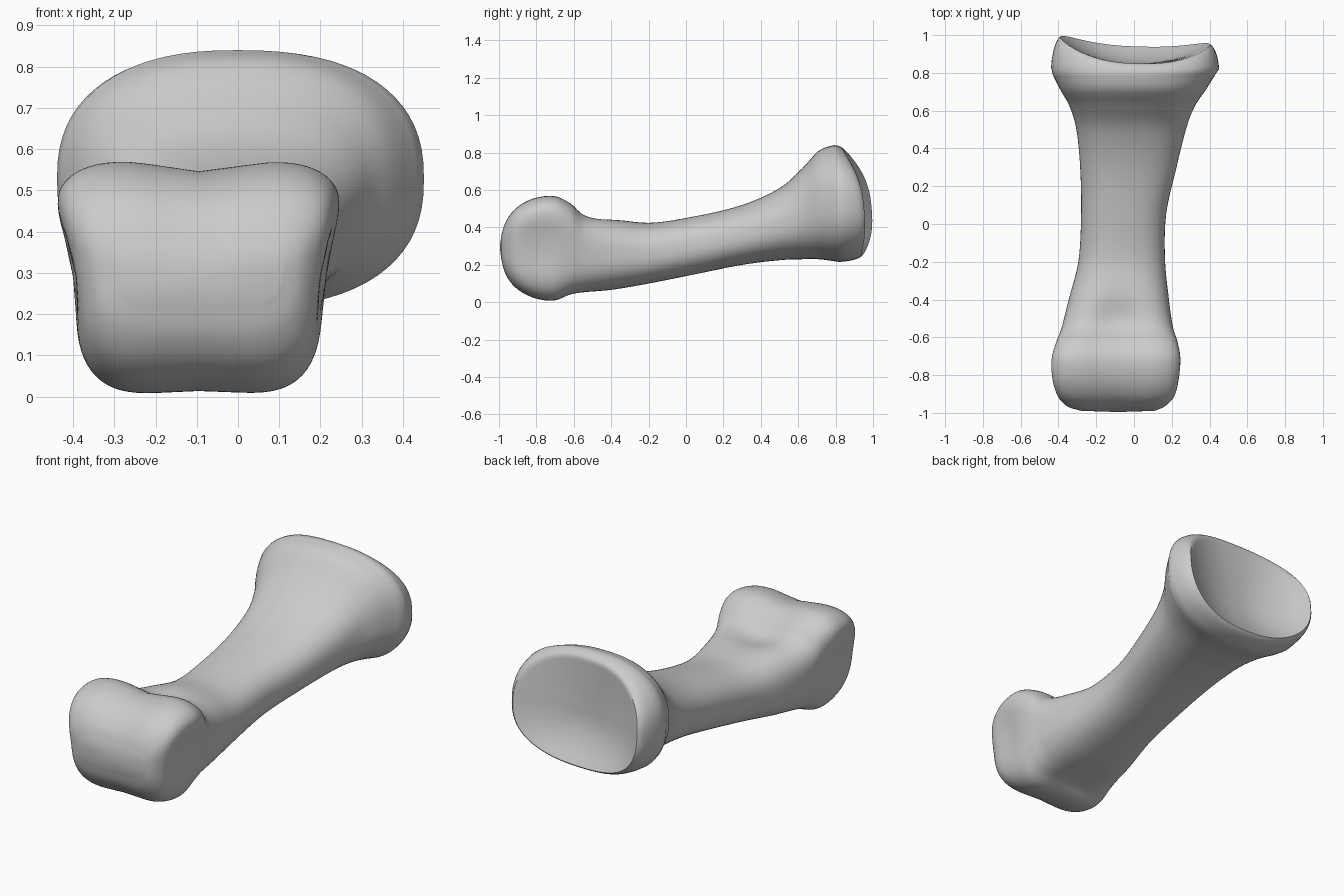
import bpy, bmesh, math
from math import cos, sin, exp, pi
from mathutils import Vector

cube = bpy.data.objects.get("Cube")
if cube:
    bpy.data.objects.remove(cube)

SIDES = 72     # points around each ring
STEPS = 6      # rings between stations

# Stations along the bone: y, x min, x max, z min, z max, squareness
STATIONS = [
    (-.99, -.30, .13, .22, .37, 3.0),
    (-.965, -.38, .19, .14, .44, 3.6),
    (-.91, -.43, .24, .07, .51, 4.2),
    (-.82, -.455, .26, .02, .56, 4.5),
    (-.71, -.455, .265, .003, .575, 4.5),
    (-.62, -.43, .25, .035, .54, 4.0),
    (-.54, -.40, .225, .048, .48, 3.2),
    (-.40, -.35, .19, .065, .455, 2.7),
    (-.20, -.295, .165, .10, .425, 2.5),
    (.05, -.28, .17, .15, .46, 2.4),
    (.30, -.285, .225, .20, .52, 2.4),
    (.50, -.305, .275, .225, .61, 2.4),
    (.62, -.34, .32, .23, .715, 2.4),
    (.71, -.39, .38, .23, .81, 2.4),
    (.79, -.43, .43, .22, .84, 2.4),
]


def smooth_stations():
    """Catmull-Rom rows between the stations."""
    rows, last = [], len(STATIONS) - 1
    for i in range(last):
        quad = [STATIONS[min(max(i + k, 0), last)] for k in (-1, 0, 1, 2)]
        for s in range(STEPS):
            t = s / STEPS
            rows.append([b + .5 * t * (c - a + t * (2*a - 5*b + 4*c - d
                         + t * (3 * (b - c) + d - a))) for a, b, c, d in zip(*quad)])
    return rows + [list(STATIONS[-1])]


def power(v, n):
    return math.copysign(abs(v) ** (2 / n), v)


def bump(v, centre, width):
    return exp(-((v - centre) / width) ** 2)


def section(x0, x1, z0, z1, n, scale=1):
    """Superellipse ring as (angle, x, z)."""
    ring = []
    for k in range(SIDES):
        a = 2 * pi * k / SIDES
        ring.append((a, (x0 + x1) / 2 + scale * (x1 - x0) / 2 * power(cos(a), n),
                     (z0 + z1) / 2 + scale * (z1 - z0) / 2 * power(sin(a), n)))
    return ring


def sculpt_head(x, y, z):
    """Taper, pulley groove and side hollows of the knuckle end."""
    near = 1 / (1 + exp((y + .5) / .06))
    mid = -.095
    taper = 1 - near * .24 * min(max((.5 - z) / .5, 0), 1)
    hollow = 1 - .09 * near * bump(y, -.78, .13) * bump(z, .3, .13)
    x = mid + (x - mid) * taper * hollow
    groove = 1 - near * .10 * bump(x, -.09, .13) * (.4 + .6 * min(max(z / .5, 0), 1))
    y = -.72 + (y + .72) * (1 - .35 * (1 - groove)) if y < -.72 else y
    z = .28 + (z - .28) * groove
    # shallow pit on top behind the knuckles
    if z > .3:
        z -= .03 * bump(y, -.5, .12) * bump(x, -.09, .13)
    return Vector((x, y, z))


def rim_y(a):
    """Wavy crest of the socket rim."""
    return .895 - .045 * sin(a) + .075 * cos(a) ** 2 - .02 * cos(a)


rings = []
for y, x0, x1, z0, z1, n in smooth_stations():
    rings.append([sculpt_head(x, y, z) for a, x, z in section(x0, x1, z0, z1, n)])

# Rounded lip at the wide end: from the last station up to the crest
BASE = (-.44, .452, .215, .84, 2.4)
for t in (.2, .4, .6, .75, .87, .95, 1):
    size = 1 - .13 * (1 - math.sqrt(1 - t * t * .98))
    rings.append([Vector((x, .79 + (rim_y(a) - .79) * t, z))
                  for a, x, z in section(*BASE, size)])

# Socket dish inside the crest
for r in (.95, .88, .78, .66, .52, .38, .24, .1):
    drop = r ** 2.2
    rings.append([Vector((x, .85 + (rim_y(a) - .85) * drop, z))
                  for a, x, z in section(*BASE, .88 * r)])

# Join the rings and close both ends
bm = bmesh.new()
loops = [[bm.verts.new(p) for p in ring] for ring in rings]
for lo, hi in zip(loops, loops[1:]):
    for k in range(SIDES):
        j = (k + 1) % SIDES
        bm.faces.new((lo[k], lo[j], hi[j], hi[k]))
for loop, offset in ((loops[0], -.008), (loops[-1], 0)):
    centre = sum((v.co for v in loop), Vector()) / SIDES
    tip = bm.verts.new(centre + Vector((0, offset, 0)))
    for k in range(SIDES):
        bm.faces.new((loop[k], loop[(k + 1) % SIDES], tip))
bmesh.ops.recalc_face_normals(bm, faces=bm.faces)

mesh = bpy.data.meshes.new("finger_bone")
bm.to_mesh(mesh)
bm.free()
bone = bpy.data.objects.new("finger_bone", mesh)
bpy.context.collection.objects.link(bone)

# Plain grey bone colour
grey = bpy.data.materials.new("bone_grey")
grey.use_nodes = True
colour = (.6, .6, .6, 1)
grey.diffuse_color = colour
grey.node_tree.nodes["Principled BSDF"].inputs["Base Color"].default_value = colour
mesh.materials.append(grey)

bpy.context.view_layer.objects.active = bone
bone.select_set(True)
bpy.ops.object.shade_smooth_by_angle(angle=math.radians(50))
